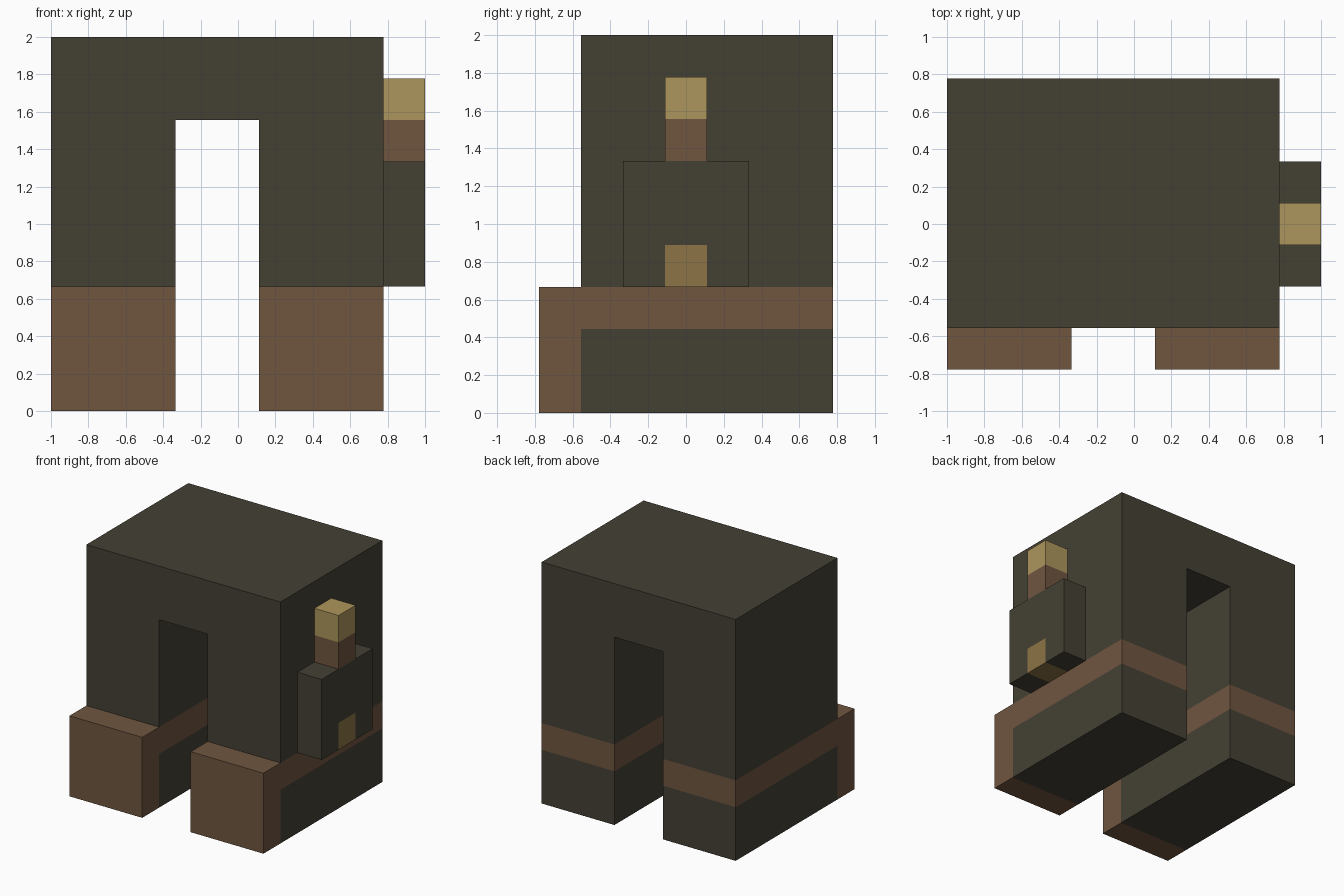
import bpy
import bmesh
from mathutils import Vector

if "Cube" in bpy.data.objects:
    bpy.data.objects.remove(bpy.data.objects["Cube"])

U = 2 / 9  # size of one block; all measures below are in blocks


def material(name, hex_colour):
    """Flat material from an sRGB hex string."""
    srgb = [int(hex_colour[i:i + 2], 16) / 255 for i in (0, 2, 4)]
    colour = [c / 12.92 if c <= 0.04045 else ((c + 0.055) / 1.055) ** 2.4 for c in srgb] + [1]
    mat = bpy.data.materials.new(name)
    mat.use_nodes = True
    mat.diffuse_color = colour
    bsdf = mat.node_tree.nodes["Principled BSDF"]
    bsdf.inputs["Base Color"].default_value = colour
    bsdf.inputs["Roughness"].default_value = 0.9
    return mat


CLOTH = material("dark olive cloth", "444034")
LEATHER = material("brown leather", "705640")
TAN = material("light tan", "AE965D")
OCHRE = material("dark tan", "8C7445")


def prism(name, profile, y0, y1, mats, cuts=(), colour=None, covered=None):
    """Extrude an x-z profile along y, cut it at (axis, value) planes,
    colour faces by a rule on their centre and drop covered faces."""
    bm = bmesh.new()
    front = bm.faces.new([bm.verts.new((x, y0, z)) for x, z in profile])
    ext = bmesh.ops.extrude_face_region(bm, geom=[front], use_keep_orig=True)
    moved = [v for v in ext["geom"] if isinstance(v, bmesh.types.BMVert)]
    bmesh.ops.translate(bm, verts=moved, vec=(0, y1 - y0, 0))
    for axis, value in cuts:
        point, normal = Vector(), Vector()
        point[axis], normal[axis] = value, 1
        bmesh.ops.bisect_plane(bm, geom=bm.verts[:] + bm.edges[:] + bm.faces[:],
                               plane_co=point, plane_no=normal)
    bmesh.ops.recalc_face_normals(bm, faces=bm.faces)
    if colour:
        for f in bm.faces:
            f.material_index = colour(f.calc_center_median())
    if covered:
        hidden = [f for f in bm.faces if covered(f.calc_center_median())]
        bmesh.ops.delete(bm, geom=hidden, context="FACES")
    bmesh.ops.scale(bm, verts=bm.verts, vec=(U, U, U))
    mesh = bpy.data.meshes.new(name)
    bm.to_mesh(mesh)
    bm.free()
    for m in mats:
        mesh.materials.append(m)
    obj = bpy.data.objects.new(name, mesh)
    bpy.context.collection.objects.link(obj)
    return obj


def rect(x0, x1, z0, z1):
    return [(x0, z0), (x1, z0), (x1, z1), (x0, z1)]


# Hips and upper legs: one arch, open where it meets the boots
arch = [(-4.5, 3), (-1.5, 3), (-1.5, 7), (0.5, 7), (0.5, 3), (3.5, 3), (3.5, 9), (-4.5, 9)]
prism("hips_and_legs", arch, -2.5, 3.5, [CLOTH], covered=lambda c: c.z < 3.01)

# Boots: leather toe and cuff, cloth-coloured sides, back and sole
for name, x0 in (("right_boot", -4.5), ("left_boot", 0.5)):
    prism(name, rect(x0, x0 + 3, 0, 3), -3.5, 3.5, [LEATHER, CLOTH],
          cuts=[(1, -2.5), (2, 2)],
          colour=lambda c: int(c.z < 2 and c.y > -2.5),
          covered=lambda c: c.z > 2.99 and c.y > -2.5)

# Holster with a tan tip at its lower middle
prism("holster", rect(3.5, 4.5, 3, 6), -1.5, 1.5, [CLOTH, OCHRE],
      cuts=[(1, -0.5), (1, 0.5), (2, 4)],
      colour=lambda c: int(abs(c.y) < 0.4 and c.z < 4),
      covered=lambda c: c.x < 3.51 or (c.z > 5.99 and abs(c.y) < 0.4))

# Handle above the holster: leather below, tan cap on top
prism("handle", rect(3.5, 4.5, 6, 8), -0.5, 0.5, [LEATHER, TAN],
      cuts=[(2, 7)],
      colour=lambda c: int(c.z > 7),
      covered=lambda c: c.x < 3.51 or c.z < 6.01)
